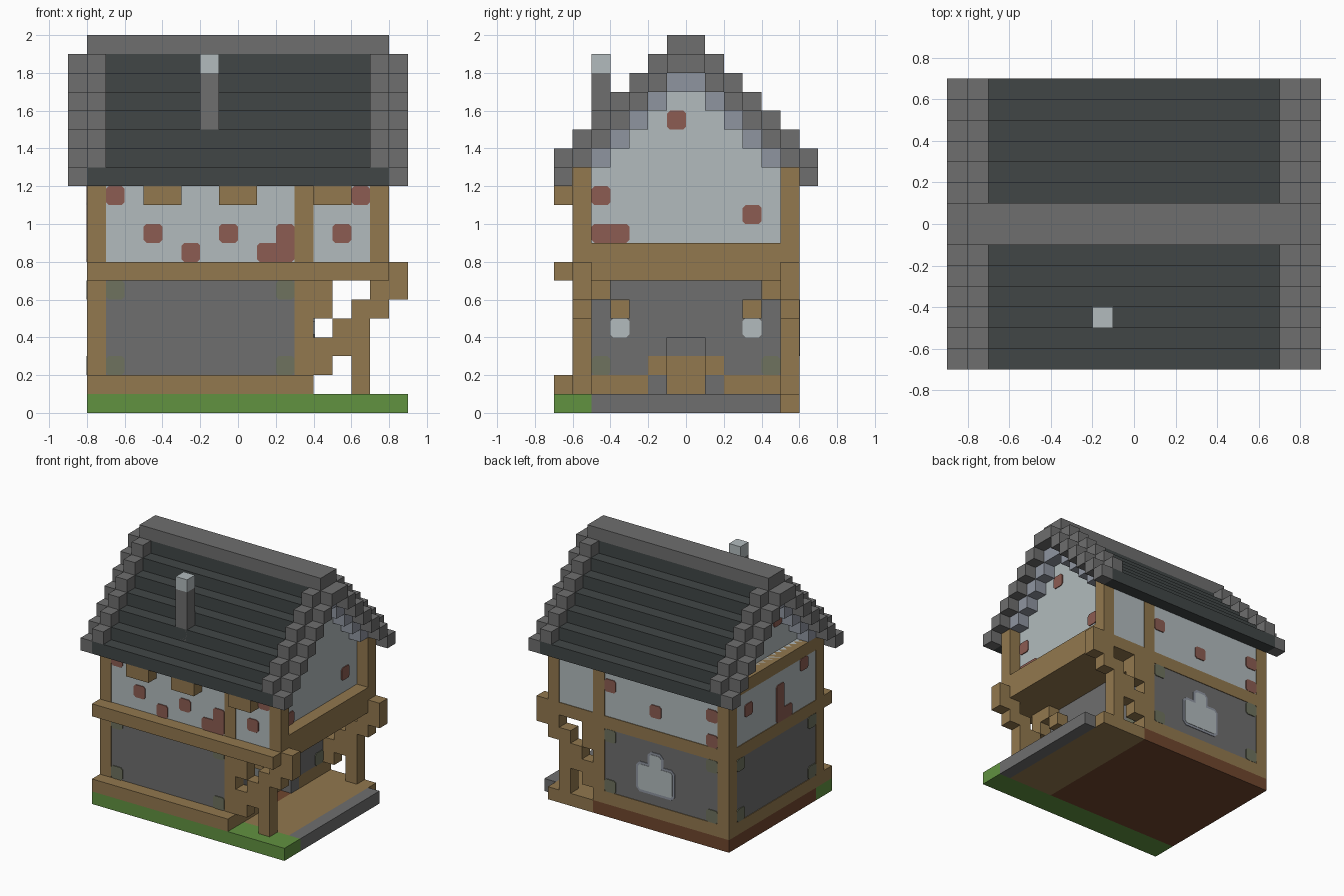
import bpy
import bmesh
from mathutils import Vector

if "Cube" in bpy.data.objects:
    bpy.data.objects.remove(bpy.data.objects["Cube"])

CELL = 0.1      # size of one block
INSET = 0.05    # wall panels sit slightly behind the timbers (in blocks)


def material(name, r, g, b):
    def linear(c):
        c /= 255
        return c / 12.92 if c < 0.04 else ((c + 0.055) / 1.055) ** 2.4
    col = (linear(r), linear(g), linear(b), 1)
    m = bpy.data.materials.new(name)
    m.use_nodes = True
    m.diffuse_color = col
    m.node_tree.nodes["Principled BSDF"].inputs["Base Color"].default_value = col
    return m


wood = material("wood", 146, 120, 78)
stone = material("stone grey", 110, 110, 110)
slate = material("dark slate", 65, 70, 70)
plaster = material("pale plaster", 178, 187, 189)
brick = material("brick red", 140, 92, 82)
grass = material("grass green", 97, 146, 64)
dirt = material("dirt brown", 112, 70, 46)
blue = material("blue grey", 143, 149, 160)
moss = material("moss grey", 110, 114, 94)


def finish(name, bm, mat):
    bmesh.ops.recalc_face_normals(bm, faces=bm.faces)
    bmesh.ops.scale(bm, vec=Vector((CELL, CELL, CELL)), verts=bm.verts)
    me = bpy.data.meshes.new(name)
    bm.to_mesh(me)
    bm.free()
    me.materials.append(mat)
    ob = bpy.data.objects.new(name, me)
    bpy.context.collection.objects.link(ob)
    return ob


def blocks(name, mat, boxes):
    """One object from boxes given as x0, x1, y0, y1, z0, z1 in blocks."""
    bm = bmesh.new()
    for x0, x1, y0, y1, z0, z1 in boxes:
        vs = bmesh.ops.create_cube(bm, size=1)["verts"]
        for v in vs:
            v.co = Vector((x0 if v.co.x < 0 else x1,
                           y0 if v.co.y < 0 else y1,
                           z0 if v.co.z < 0 else z1))
    return finish(name, bm, mat)


def both_y(boxes):
    return boxes + [(a, b, -d, -c, e, f) for a, b, c, d, e, f in boxes]


def both_x(boxes):
    return boxes + [(-b, -a, c, d, e, f) for a, b, c, d, e, f in boxes]


def plates(name, mat, axis, pos, rects, depth=0.07, cut=0.15):
    """Thin chamfered patches (u0, u1, z0, z1) on a wall plane facing away from the middle."""
    bm = bmesh.new()
    out = depth if pos > 0 else -depth
    for u0, u1, z0, z1 in rects:
        ring = [(u0 + cut, z0), (u1 - cut, z0), (u1, z0 + cut), (u1, z1 - cut),
                (u1 - cut, z1), (u0 + cut, z1), (u0, z1 - cut), (u0, z0 + cut)]
        vs = [bm.verts.new((pos, u, z) if axis == "x" else (u, pos, z)) for u, z in ring]
        face = bm.faces.new(vs)
        ext = bmesh.ops.extrude_face_region(bm, geom=[face])["geom"]
        move = Vector((out, 0, 0)) if axis == "x" else Vector((0, out, 0))
        bmesh.ops.translate(bm, vec=move,
                            verts=[g for g in ext if isinstance(g, bmesh.types.BMVert)])
    return finish(name, bm, mat)


def cells(*spots):
    return [(u, u + 1, z, z + 1) for u, z in spots]


# Ground
blocks("grass_strip", grass, [(-8, 9, -7, -5, 0, 1)])
blocks("dirt_base", dirt, [(-8, 4, -5, 6, 0, 1)])
blocks("porch_floor", wood, [(4, 8, -5, 6, 0, 1)])
blocks("porch_kerb", stone, [(8, 9, -5, 5, 0, 1)])

# Ground floor walls with a recessed doorway on the porch side
side = 6 - INSET
blocks("ground_floor_core", stone, [(-8 + INSET, 3, -side, side, 2, 7)])
blocks("porch_wall", stone, both_y([(3, 4, 2, 5, 2, 7), (3, 4, 1, 2, 3, 7),
                                    (3, 4, 1, 2, 1, 2)]) + [(3, 4, -1, 1, 4, 7)])
blocks("door_frame", wood, both_y([(3, 4, 1, 2, 2, 3)]))
blocks("door", wood, [(3, 3.07, -1, 1, 1, 3)])
blocks("plinth", wood, [(-8, 3, -6, 6, 1, 2), (-8, 4, -7, -6, 1, 2)]
       + both_y([(3, 4, 2, 6, 1, 2)]))
blocks("ground_posts", wood, both_y([(x, x + 1, 5, 6, 2, 7) for x in (-8, 3)]))

# Stepped braces and posts of the porch
blocks("porch_braces", wood, both_y([
    (x0, x1, 5, 6, z0, z1) for x0, x1, z0, z1 in (
        (6, 7, 1, 5), (4, 6, 3, 4), (4, 5, 2, 3), (5, 6, 4, 5),
        (6, 8, 5, 6), (7, 8, 6, 7), (8, 9, 6, 8), (4, 5, 5, 7))]))
blocks("porch_brackets", wood, both_y([(4, 5, 4, 5, 6, 7), (4, 5, 3, 4, 5, 6)]))
plates("porch_lamps", plaster, "x", 4, cells((-4, 4), (3, 4)))

# Upper floor
blocks("floor_beam", wood, [(-8, 8, -6, 6, 7, 8), (-8, 8, -7, -6, 7, 8)])
blocks("upper_walls", plaster, [(-8 + INSET, 7, -side, side, 8, 13)])
blocks("upper_posts", wood, both_y([(x, x + 1, 5, 6, 8, 13) for x in (-8, 3, 7)]))
blocks("gable_beams", wood, [(7, 8, -5, 5, 8, 9), (-8, -7, -5, 5, 12, 13)])
blocks("front_lintels", wood, [(x, x + 2, -7, -6, 11, 12) for x in (-5, -1, 4)])

# Gables, following the steps of the roof
blocks("gable_walls", plaster, both_y([(-7, 7, i, i + 1, 13, 18 - i) for i in range(5)]))
blocks("gable_trusses", blue,
       both_x(both_y([(7, 8, i, i + 1, 17 - i, 18 - i) for i in range(5)])))

# Roof
steps = range(7)
blocks("roof_slate", slate, both_y([(-8, 8, i, i + 1, 18 - i, 19 - i) for i in steps]))
blocks("roof_outer_trim", stone,
       both_x(both_y([(8, 9, i, i + 1, 18 - i, 19 - i) for i in steps])))
blocks("roof_inner_trim", stone,
       both_x(both_y([(7, 8, i, i + 1, 19 - i, 20 - i) for i in steps if i])))
blocks("roof_ridge", stone, [(-8, 8, -1, 1, 19, 20)])

# Chimney
blocks("chimney", stone, [(-2, -1, -5, -4, 14, 18)])
blocks("chimney_cap", plaster, [(-2, -1, -5, -4, 18, 19)])

# Exposed bricks in the plaster
plates("front_bricks", brick, "y", -side,
       cells((-7, 11), (-5, 9), (-3, 8), (-1, 9), (5, 9), (6, 11))
       + [(1, 3, 8, 9), (2, 3, 8, 10)])
plates("back_bricks", brick, "y", side, cells((2, 10), (-2, 9), (-7, 8), (-7, 10)))
plates("right_bricks", brick, "x", 7,
       cells((-1, 15), (-5, 11), (3, 10)) + [(-5, -3, 9, 10)])
plates("left_bricks", brick, "x", -8 + INSET,
       cells((3, 10), (-4, 11)) + [(-1, 0, 8, 11), (-2, 0, 8, 9)])
plates("left_gable_bricks", brick, "x", -7, cells((2, 13), (-2, 15)))

# Moss in the corners of the stone panels
for name, pos in (("front_moss", -side), ("back_moss", side)):
    plates(name, moss, "y", pos, cells((-7, 2), (-7, 6), (2, 2), (2, 6)))
plates("left_moss", moss, "x", -8 + INSET, cells((-5, 2), (-5, 6), (4, 2), (4, 6)))
plates("porch_moss", moss, "x", 4, cells((-5, 2), (4, 2)), depth=0.04)

# Back window
pane = [(-3, 0, 3, 5), (-2, -1, 3, 6)]
rim = 0.2
plates("back_window_rim", blue, "y", side,
       [(a - rim, b + rim, c - rim, d + rim) for a, b, c, d in pane], depth=0.05, cut=0.3)
plates("back_window", plaster, "y", side, pane, depth=0.08)
